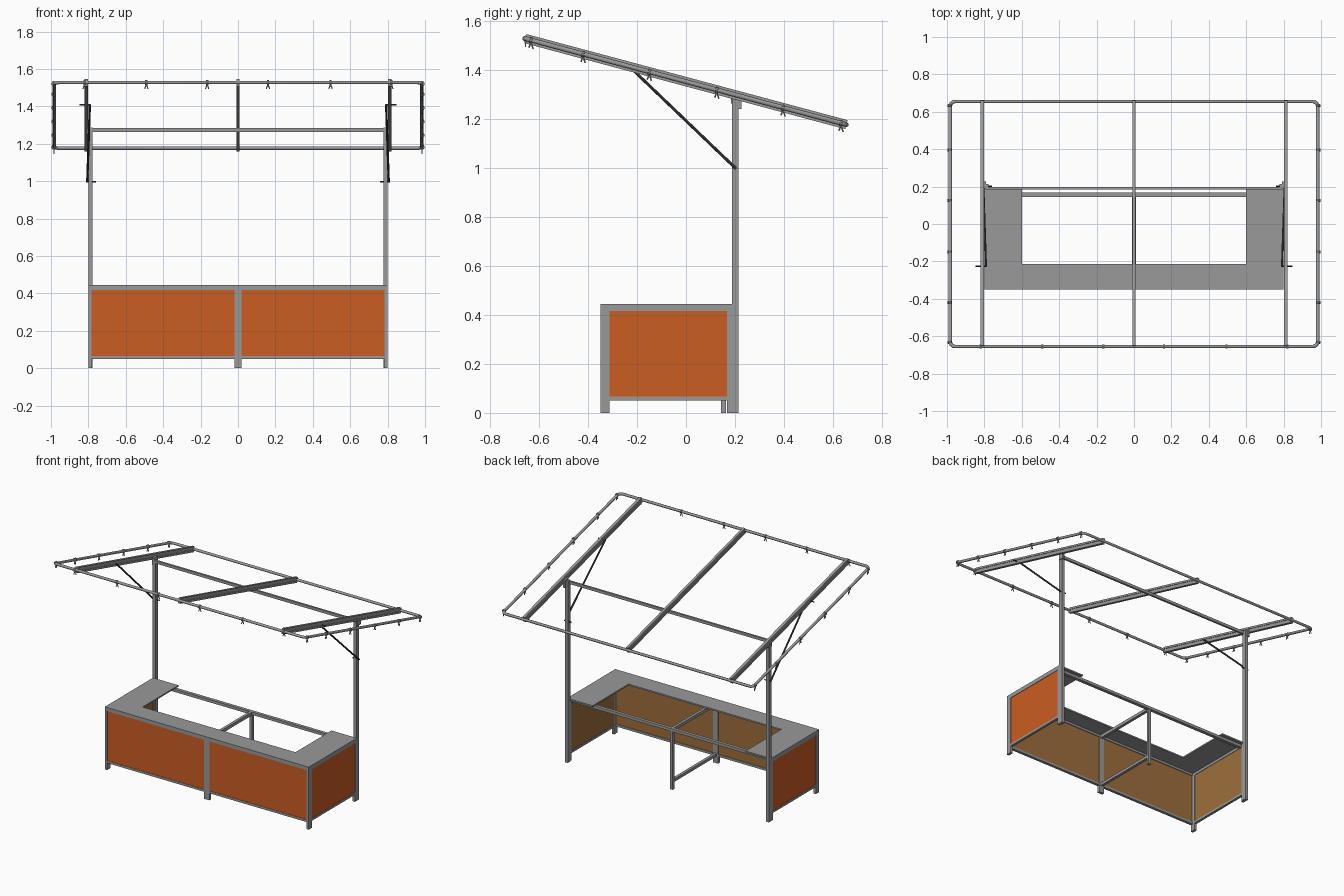
import bpy, bmesh, math
from mathutils import Vector, Matrix

if "Cube" in bpy.data.objects:
    bpy.data.objects.remove(bpy.data.objects["Cube"])

def mat(name, rgb):
    m = bpy.data.materials.new(name)
    m.diffuse_color = (*rgb, 1)
    m.use_nodes = True
    m.node_tree.nodes["Principled BSDF"].inputs["Base Color"].default_value = m.diffuse_color
    return m

GREY = mat("grey metal", (0.32, 0.32, 0.32))
DARK = mat("dark metal", (0.06, 0.06, 0.06))
ORANGE = mat("orange panel", (0.60, 0.110, 0.016))
TAN = mat("tan board", (0.34, 0.156, 0.045))

def finish(bm, name, material, matrix=None):
    bmesh.ops.recalc_face_normals(bm, faces=bm.faces)
    me = bpy.data.meshes.new(name)
    bm.to_mesh(me)
    bm.free()
    me.materials.append(material)
    ob = bpy.data.objects.new(name, me)
    if matrix:
        ob.matrix_world = matrix
    bpy.context.collection.objects.link(ob)
    return ob

def add_box(bm, x, y, z):
    c = Vector(((x[0] + x[1]) / 2, (y[0] + y[1]) / 2, (z[0] + z[1]) / 2))
    s = Matrix.Diagonal((abs(x[1] - x[0]), abs(y[1] - y[0]), abs(z[1] - z[0]), 1))
    bmesh.ops.create_cube(bm, size=1, matrix=Matrix.Translation(c) @ s)

def box(name, x, y, z, material=GREY, matrix=None):
    bm = bmesh.new()
    add_box(bm, x, y, z)
    return finish(bm, name, material, matrix)

def add_rod(bm, a, b, r, n=8):
    a, b = Vector(a), Vector(b)
    rot = (b - a).to_track_quat('Z', 'Y').to_matrix().to_4x4()
    bmesh.ops.create_cone(bm, cap_ends=True, segments=n, radius1=r, radius2=r,
                          depth=(b - a).length, matrix=Matrix.Translation((a + b) / 2) @ rot)

# U-shaped counter top
bm = bmesh.new()
outline = [(-.8, -.35), (.8, -.35), (.8, .19), (.6, .19), (.6, -.213), (-.6, -.213), (-.6, .19), (-.8, .19)]
face = bm.faces.new([bm.verts.new((x, y, .434)) for x, y in outline])
ext = bmesh.ops.extrude_face_region(bm, geom=[face])
bmesh.ops.translate(bm, vec=(0, 0, .010), verts=[v for v in ext["geom"] if isinstance(v, bmesh.types.BMVert)])
finish(bm, "counter_top", GREY)

# front rails, back rail, centre frame
box("front_top_rail", (-.8, .8), (-.35, -.33), (.418, .434))
box("front_bottom_rail", (-.8, .8), (-.35, -.33), (.05, .066))
box("back_top_rail", (-.79, .79), (.145, .168), (.414, .434))
box("centre_front_leg", (-.02, .02), (-.35, -.33), (0, .434))
box("centre_back_leg", (-.01, .01), (.143, .163), (0, .434))
box("centre_top_rail", (-.01, .01), (-.33, .145), (.412, .434))
box("centre_bottom_rail", (-.01, .01), (-.33, .145), (.05, .07))
box("upper_cross_rail", (-.79, .79), (.184, .198), (1.263, 1.283))

# front panels and inner lining, left and right of the centre leg
for side, s in (("left", -1), ("right", 1)):
    box(side + "_front_panel", (s * .02, s * .784), (-.347, -.341), (.066, .418), ORANGE)
    box(side + "_front_lining", (s * .02, s * .784), (-.341, -.335), (.066, .418), TAN)

    # side frame and panels
    box(side + "_front_leg", (s * .782, s * .8), (-.35, -.312), (0, .434))
    box(side + "_back_leg", (s * .782, s * .8), (.168, .188), (0, .434))
    box(side + "_side_top_rail", (s * .782, s * .8), (-.312, .168), (.415, .434))
    box(side + "_side_bottom_rail", (s * .782, s * .8), (-.312, .168), (.05, .066))
    box(side + "_side_panel", (s * .791, s * .797), (-.312, .168), (.066, .415), ORANGE)
    box(side + "_side_lining", (s * .785, s * .791), (-.312, .168), (.066, .415), TAN)

    # tall post with a small mounting bracket at its top
    box(side + "_post", (s * .777, s * .8), (.187, .215), (0, 1.288))
    box(side + "_post_bracket", (s * .79, s * .806), (.19, .226), (1.24, 1.296))

    # diagonal brace with cross pins
    bm = bmesh.new()
    low, high = Vector((s * .806, .203, .998)), Vector((s * .792, -.225, 1.408))
    add_rod(bm, low, high, .006)
    add_rod(bm, low + Vector((s * .006, 0, 0)), low - Vector((s * .048, 0, 0)), .004)
    add_rod(bm, high - Vector((s * .004, 0, 0)), high + Vector((s * .055, 0, 0)), .004)
    finish(bm, side + "_brace", DARK)

# tilted roof frame
ROOF = Matrix.Translation((0, 0, 1.352)) @ Matrix.Rotation(-math.radians(15), 4, 'X')
HX, HY, R = .982, .678, .0095

# rounded tube loop
corner = .025
pts = []
for i, (sx, sy) in enumerate(((1, 1), (-1, 1), (-1, -1), (1, -1))):
    for k in range(5):
        a = math.pi / 2 * (i + k / 4)
        pts.append((sx * (HX - corner) + corner * math.cos(a), sy * (HY - corner) + corner * math.sin(a), 0))
cu = bpy.data.curves.new("roof_loop", 'CURVE')
cu.dimensions = '3D'
cu.bevel_depth = R
cu.bevel_resolution = 2
sp = cu.splines.new('POLY')
sp.points.add(len(pts) - 1)
for p, co in zip(sp.points, pts):
    p.co = (*co, 1)
sp.use_cyclic_u = True
sp.use_smooth = True
cu.materials.append(GREY)
loop = bpy.data.objects.new("roof_loop", cu)
loop.matrix_world = ROOF
bpy.context.collection.objects.link(loop)

# grooved rafters
for name, x, w in (("left", -.811, .010), ("centre", 0, .009), ("right", .811, .010)):
    bm = bmesh.new()
    for z in ((-.019, -.006), (.006, .019)):
        add_box(bm, (x - w, x + w), (-HY, HY), z)
    add_box(bm, (x - w + .004, x + w - .004), (-HY + .002, HY - .002), (-.006, .006))
    finish(bm, name + "_rafter", GREY, ROOF)

# hanging clips along the front and side tubes
def clip(name, x, y, along):
    p = ROOF @ Vector((x, y, 0))
    d = (ROOF.to_3x3() @ Vector(along)).normalized()
    bm = bmesh.new()
    add_rod(bm, p - d * .006, p + d * .006, .0125, 10)
    for k in (-1, 1):
        add_rod(bm, p + Vector((0, 0, -.009)), p + d * (k * .009) + Vector((0, 0, -.034)), .003, 6)
    finish(bm, name, GREY)

for i, x in enumerate((-.82, -.49, -.165, .16, .495, .82)):
    clip(f"front_clip_{i}", x, -HY, (1, 0, 0))
for s in (-1, 1):
    for i, y in enumerate((-.655, -.435, -.155, .13, .41, .655)):
        clip(f"side_clip_{'left' if s < 0 else 'right'}_{i}", s * (HX + .003), y, (0, 1, 0))
